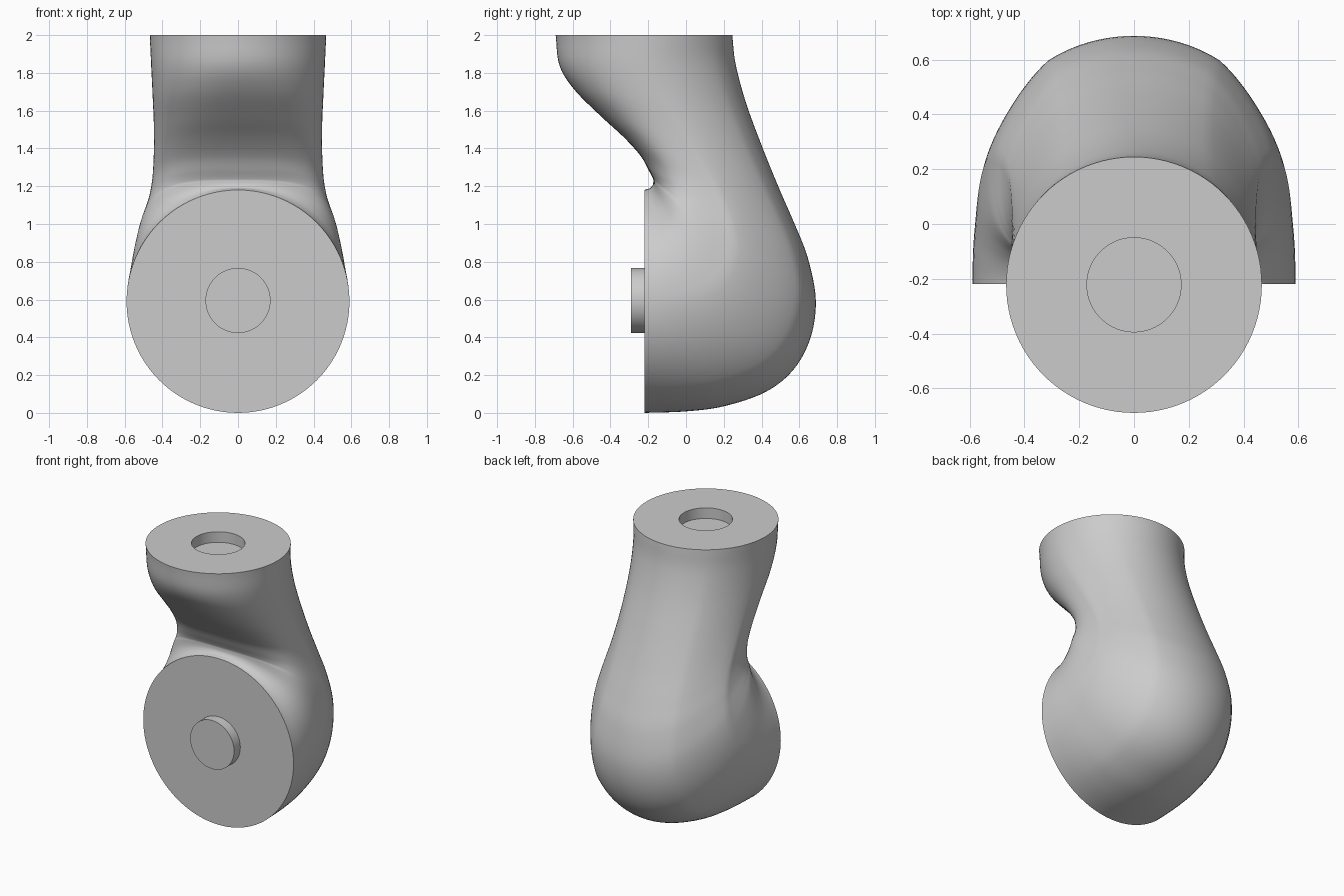
import bpy, bmesh, math
from mathutils import Vector

cube = bpy.data.objects.get("Cube")
if cube:
    bpy.data.objects.remove(cube)

SEGMENTS = 96
STEPS = 6

# Single grey finish
grey = bpy.data.materials.new("light grey")
grey.use_nodes = True
color = (0.6, 0.6, 0.6, 1)
grey.diffuse_color = color
grey.node_tree.nodes["Principled BSDF"].inputs["Base Color"].default_value = color

# Elbow sections: outer y, outer z, inner y, inner z, half width
SECTIONS = [
    (.245, 2, -.69, 2, .467),
    (.262, 1.85, -.67, 1.84, .46),
    (.315, 1.65, -.59, 1.71, .452),
    (.395, 1.43, -.45, 1.57, .445),
    (.488, 1.2, -.33, 1.46, .447),
    (.575, 1, -.24, 1.36, .457),
    (.645, .82, -.195, 1.28, .478),
    (.687, .6, -.175, 1.24, .507),
    (.66, .4, -.173, 1.225, .532),
    (.57, .23, -.175, 1.21, .552),
    (.42, .11, -.18, 1.2, .568),
    (.2, .035, -.19, 1.19, .58),
    (0, .008, -.205, 1.185, .588),
    (-.22, 0, -.22, 1.18, .59),
]


def catmull(a, b, c, d, t):
    """Smooth interpolation between rows b and c."""
    return [q + t / 2 * (r - p + t * (2 * p - 5 * q + 4 * r - s + t * (3 * (q - r) + s - p)))
            for p, q, r, s in zip(a, b, c, d)]


def mirrored(a, b):
    return [2 * p - q for p, q in zip(a, b)]


def ring(row, shape=0):
    """Elliptical section; shape flattens the rear flanks and squares the inner side."""
    oy, oz, iy, iz, width = row
    outer, inner = Vector((0, oy, oz)), Vector((0, iy, iz))
    center, axis = (outer + inner) / 2, (outer - inner) / 2
    ridge, side = math.radians(37.5), math.pi / 2
    power = 2 + 1.4 * shape ** 2
    points = []
    for k in range(SEGMENTS):
        a = math.tau * k / SEGMENTS
        turn = min(a, math.tau - a)
        c, s = math.cos(a), math.sin(a)
        scale = 1
        if ridge < turn < side:
            scale -= .05 * shape * math.sin(math.pi * (turn - ridge) / (side - ridge))
        elif turn > side:
            scale = (abs(c) ** power + abs(s) ** power) ** (-1 / power)
        points.append(center + scale * (axis * c + Vector((width * s, 0, 0))))
    return points


def loft(name, rings):
    """Skin a list of rings and cap both ends."""
    bm = bmesh.new()
    loops = [[bm.verts.new(p) for p in r] for r in rings]
    for lo, hi in zip(loops, loops[1:]):
        for k in range(SEGMENTS):
            n = (k + 1) % SEGMENTS
            bm.faces.new((lo[k], lo[n], hi[n], hi[k]))
    bm.faces.new(loops[0])
    bm.faces.new(loops[-1])
    bmesh.ops.recalc_face_normals(bm, faces=bm.faces)
    mesh = bpy.data.meshes.new(name)
    bm.to_mesh(mesh)
    bm.free()
    mesh.materials.append(grey)
    obj = bpy.data.objects.new(name, mesh)
    bpy.context.collection.objects.link(obj)
    bpy.ops.object.select_all(action='DESELECT')
    obj.select_set(True)
    bpy.context.view_layer.objects.active = obj
    bpy.ops.object.shade_smooth_by_angle(angle=math.radians(30))
    return obj


# Round socket sunk in the top face
TOP_Y, PIN_R = -.222, .172
socket = [ring((TOP_Y + PIN_R, z, TOP_Y - PIN_R, z, PIN_R)) for z in (1.925, 2)]

# Curved body from the top circle to the front disc
rows = [mirrored(SECTIONS[0], SECTIONS[1])] + SECTIONS + [mirrored(SECTIONS[-1], SECTIONS[-2])]
body, last = [], (len(SECTIONS) - 1) * STEPS
for s in range(last + 1):
    i = min(s // STEPS, len(SECTIONS) - 2)
    row = catmull(*rows[i:i + 4], s / STEPS - i)
    body.append(ring(row, math.sin(math.pi * s / last)))
loft("elbow_body", socket + body)

# Round pin on the front disc
loft("front_pin", [ring((y, .595 - PIN_R, y, .595 + PIN_R, PIN_R)) for y in (-.22, -.29)])
